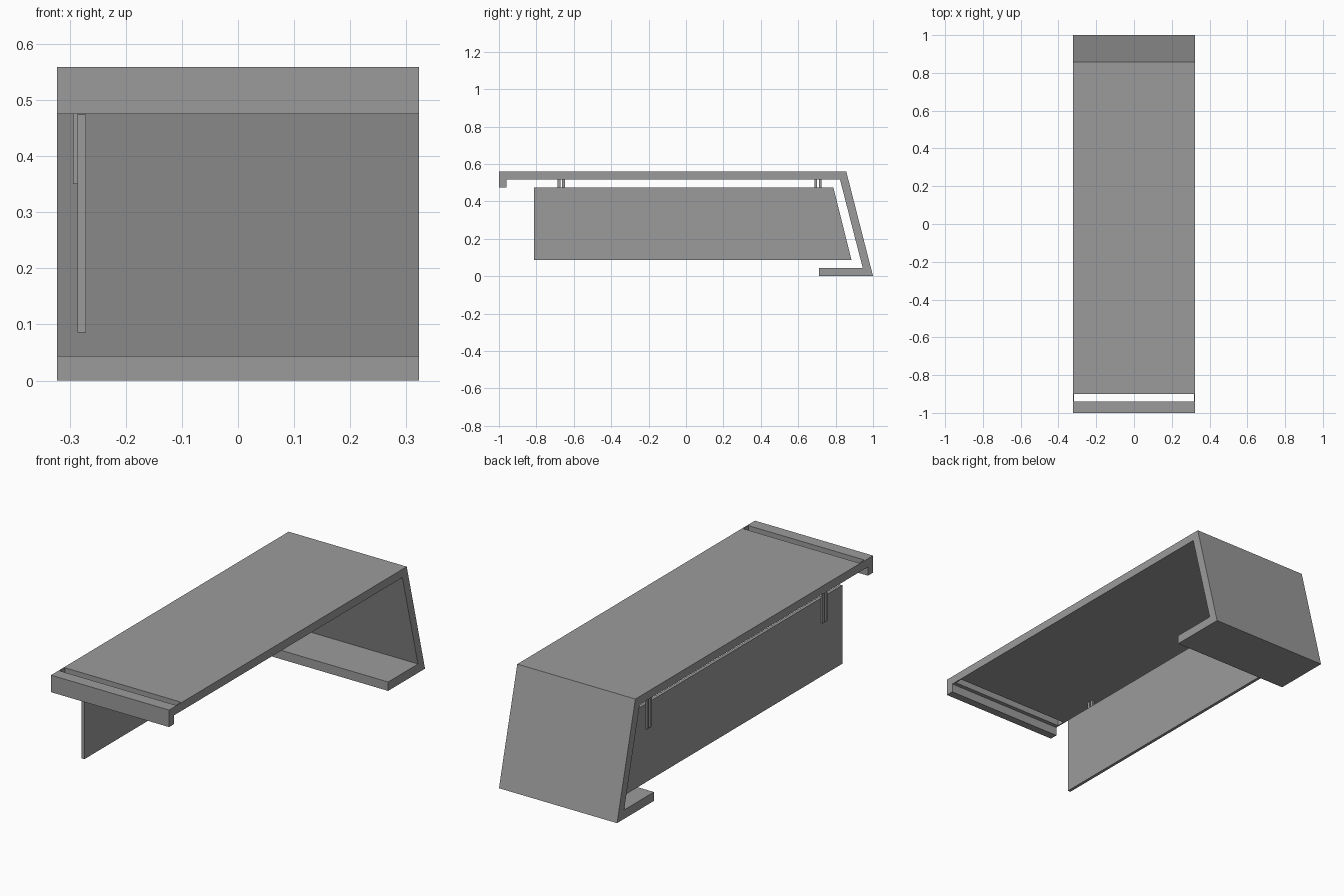
import bpy
import bmesh

if "Cube" in bpy.data.objects:
    bpy.data.objects.remove(bpy.data.objects["Cube"], do_unlink=True)

# One flat colour for the whole model
grey = bpy.data.materials.new("mid_grey")
grey.use_nodes = True
colour = (0.33, 0.33, 0.33, 1)
grey.diffuse_color = colour
grey.node_tree.nodes["Principled BSDF"].inputs["Base Color"].default_value = colour


def extrude_profile(name, profile, x_min, x_max):
    """Extrude a closed (y, z) outline along x."""
    bm = bmesh.new()
    face = bm.faces.new([bm.verts.new((x_min, y, z)) for y, z in profile])
    result = bmesh.ops.extrude_face_region(bm, geom=[face])
    verts = [g for g in result["geom"] if isinstance(g, bmesh.types.BMVert)]
    bmesh.ops.translate(bm, verts=verts, vec=(x_max - x_min, 0, 0))
    bmesh.ops.recalc_face_normals(bm, faces=bm.faces)
    mesh = bpy.data.meshes.new(name)
    bm.to_mesh(mesh)
    bm.free()
    mesh.materials.append(grey)
    obj = bpy.data.objects.new(name, mesh)
    bpy.context.collection.objects.link(obj)
    return obj


def box(name, x, y, z):
    """Box from (min, max) ranges."""
    outline = [(y[0], z[0]), (y[1], z[0]), (y[1], z[1]), (y[0], z[1])]
    return extrude_profile(name, outline, x[0], x[1])


HALF_WIDTH = 0.323

# Bent cover: front lip, flat top, sloping back and foot
cover = extrude_profile("cover", [
    (-1, 0.475), (-0.96, 0.475), (-0.96, 0.518), (0.823, 0.518),
    (0.945, 0.044), (0.712, 0.044), (0.712, 0), (1, 0),
    (0.857, 0.559), (-1, 0.559)], -HALF_WIDTH, HALF_WIDTH)

# Slot through the top, just behind the front lip
cutter = box("slot_cutter", (-0.317, 0.317), (-0.94, -0.9), (0.5, 0.6))
cutter.hide_render = True
slot = cover.modifiers.new("slot", "BOOLEAN")
slot.operation = "DIFFERENCE"
slot.solver = "EXACT"
slot.object = cutter
bpy.context.view_layer.objects.active = cover
bpy.ops.object.modifier_apply(modifier=slot.name)
bpy.data.objects.remove(cutter, do_unlink=True)

# Hanging side panel
extrude_profile("side_panel", [
    (-0.813, 0.086), (0.885, 0.086), (0.788, 0.474), (-0.813, 0.474)],
    -0.286, -0.271)

# Paired hanger bars on the outer face of the panel
for place, centre in (("front", -0.667), ("back", 0.706)):
    for side, offset in (("a", -0.012), ("b", 0.012)):
        y = centre + offset
        box(f"{place}_hanger_bar_{side}", (-0.294, -0.286),
            (y - 0.007, y + 0.007), (0.35, 0.519))
